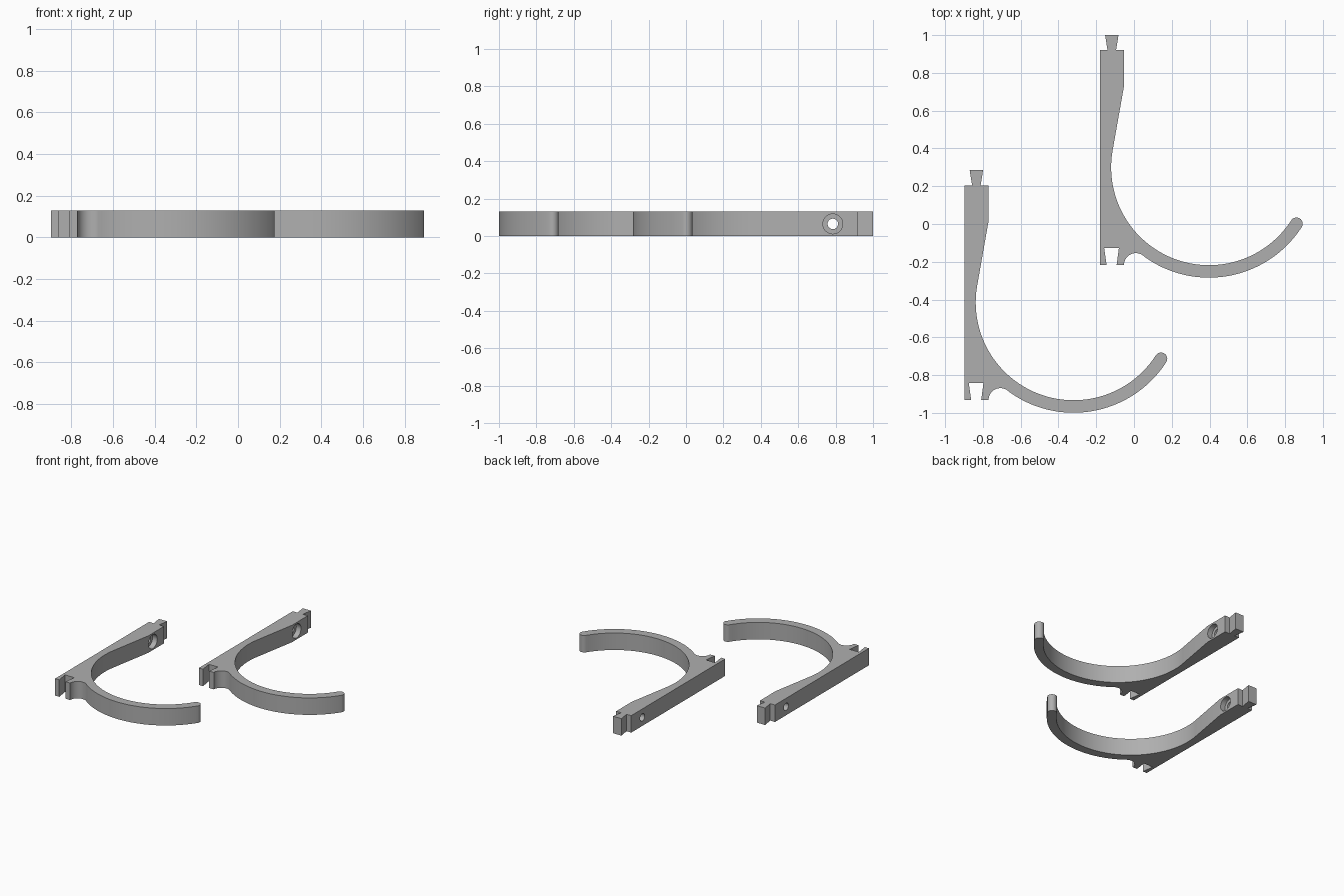
import bpy, bmesh, math
from mathutils import Matrix

if "Cube" in bpy.data.objects:
    bpy.data.objects.remove(bpy.data.objects["Cube"])

H = 0.13                       # hook thickness
CX, CY = 0.397, 0.30           # centre of the big curve
R_IN, R_OUT = 0.518, 0.584     # inner and outer radius of the arm
FX, FY, FR = 0.01, -0.217, 0.063   # small relief under the post
TIP = -32.8                    # angle where the arm ends
LEFT, RIGHT, TOP = -0.18, -0.053, 0.92

grey = bpy.data.materials.new("plain grey")
grey.diffuse_color = (0.43, 0.43, 0.43, 1)
grey.use_nodes = True
grey.node_tree.nodes["Principled BSDF"].inputs["Base Color"].default_value = grey.diffuse_color


def arc(cx, cy, r, a0, a1, n):
    """Points on an arc, angles in degrees."""
    pts = []
    for i in range(n + 1):
        a = math.radians(a0 + (a1 - a0) * i / n)
        pts.append((cx + r * math.cos(a), cy + r * math.sin(a)))
    return pts


def hook_profile():
    # post with flared tenon on top
    pts = [(LEFT, TOP), (LEFT, FY)]
    # flared mortise at the foot
    pts += [(-0.145, FY), (-0.158, -0.127), (-0.08, -0.127), (-0.092, FY)]
    # relief, then outer side of the arm
    meet = math.degrees(math.atan2(FY - CY, FX - CX))
    pts += arc(FX, FY, FR, 180, meet + 180, 16)
    pts += arc(CX, CY, R_OUT, meet, TIP, 48)[1:]
    # rounded tip
    mid, t = (R_IN + R_OUT) / 2, math.radians(TIP)
    pts += arc(CX + mid * math.cos(t), CY + mid * math.sin(t),
               (R_OUT - R_IN) / 2, TIP, TIP + 180, 16)[1:]
    # inner side of the arm, running tangent into the tapered post
    pts += arc(CX, CY, R_IN, TIP, -190, 72)[1:]
    pts += [(RIGHT, 0.73), (RIGHT, TOP)]
    pts += [(-0.095, TOP), (-0.082, 1.0), (-0.153, 1.0), (-0.14, TOP)]
    return pts


def drill(obj, x0, x1, radius):
    """Cut a round hole along x through the post."""
    bm = bmesh.new()
    m = Matrix.Translation(((x0 + x1) / 2, 0.785, H / 2)) @ Matrix.Rotation(math.pi / 2, 4, 'Y')
    bmesh.ops.create_cone(bm, cap_ends=True, segments=40, radius1=radius,
                          radius2=radius, depth=x1 - x0, matrix=m)
    me = bpy.data.meshes.new("drill")
    bm.to_mesh(me)
    bm.free()
    me.materials.append(grey)
    cutter = bpy.data.objects.new("drill", me)
    cutter.hide_render = True
    bpy.context.collection.objects.link(cutter)
    mod = obj.modifiers.new("hole", 'BOOLEAN')
    mod.operation, mod.solver, mod.object = 'DIFFERENCE', 'EXACT', cutter
    bpy.context.view_layer.objects.active = obj
    bpy.ops.object.modifier_apply(modifier=mod.name)
    bpy.data.objects.remove(cutter)


# extruded hook
bm = bmesh.new()
face = bm.faces.new([bm.verts.new((x, y, 0)) for x, y in hook_profile()])
ext = bmesh.ops.extrude_face_region(bm, geom=[face])
top = [g for g in ext["geom"] if isinstance(g, bmesh.types.BMVert)]
bmesh.ops.translate(bm, verts=top, vec=(0, 0, H))
bmesh.ops.recalc_face_normals(bm, faces=bm.faces)
mesh = bpy.data.meshes.new("hook")
bm.to_mesh(mesh)
bm.free()
mesh.materials.append(grey)
hook = bpy.data.objects.new("upper_hook", mesh)
bpy.context.collection.objects.link(hook)

# screw hole and its counterbore
drill(hook, -0.3, 0.1, 0.028)
drill(hook, RIGHT - 0.04, 0.1, 0.053)

bpy.ops.object.select_all(action='DESELECT')
hook.select_set(True)
bpy.context.view_layer.objects.active = hook
bpy.ops.object.shade_smooth_by_angle(angle=math.radians(30))

# second, identical hook
second = hook.copy()
second.data = hook.data.copy()
second.name = "lower_hook"
second.location = (-0.717, -0.715, 0)
bpy.context.collection.objects.link(second)
